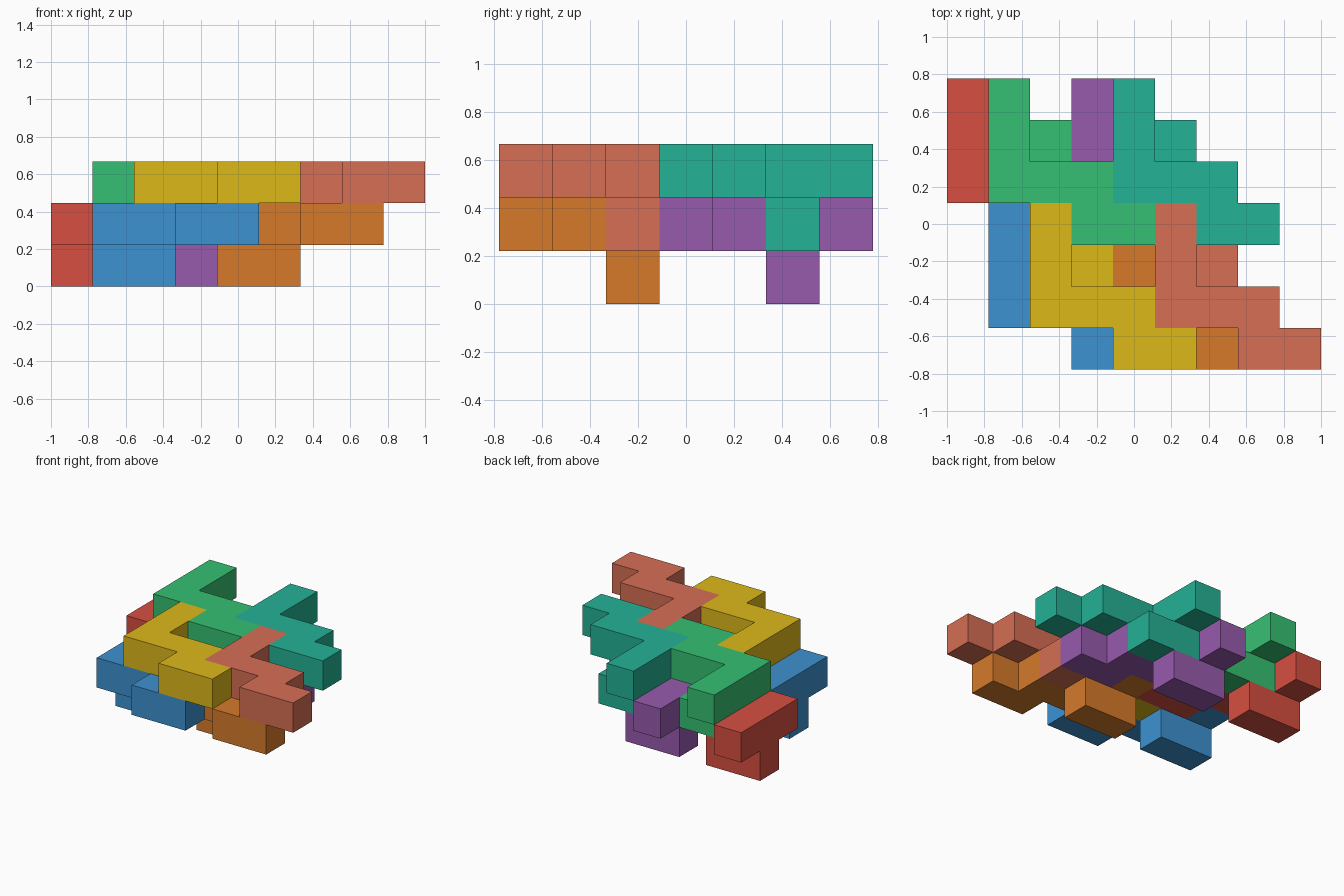
import bpy, bmesh
from mathutils import Vector

if "Cube" in bpy.data.objects:
    bpy.data.objects.remove(bpy.data.objects["Cube"])

U = 2 / 9                                # edge of one unit cube
ORIGIN = Vector((-1, -3.5 * U, 0))

# One puzzle piece: a stepped bar of seven cubes with a two-cube foot below
BAR = [(0, 2), (0, 1), (0, 0), (1, 0), (2, 0), (2, -1), (3, -1)]
FOOT = [(0, 1), (1, 1)]
CELLS = {(x, y, 1) for x, y in BAR} | {(x, y, 0) for x, y in FOOT}


def paint(name, hex_colour):
    srgb = [int(hex_colour[i:i + 2], 16) / 255 for i in (0, 2, 4)]
    mat = bpy.data.materials.new(name)
    mat.diffuse_color = [((c + 0.055) / 1.055) ** 2.4 for c in srgb] + [1]
    mat.use_nodes = True
    mat.node_tree.nodes["Principled BSDF"].inputs["Base Color"].default_value = mat.diffuse_color
    return mat


def piece(name, hex_colour, base):
    """Outer skin of the cube cluster, with flat sides merged."""
    bm = bmesh.new()
    for cell in CELLS:
        for axis in range(3):
            for sign in (-1, 1):
                step = Vector((0, 0, 0))
                step[axis] = sign
                near = tuple(int(c + s) for c, s in zip(cell, step))
                if near in CELLS:
                    continue
                a, b = Vector((0, 0, 0)), Vector((0, 0, 0))
                a[(axis + 1) % 3] = b[(axis + 2) % 3] = 0.5
                if sign < 0:
                    a, b = b, a
                mid = Vector(cell) + Vector((0.5, 0.5, 0.5)) + step / 2
                bm.faces.new([bm.verts.new((mid + d) * U)
                              for d in (-a - b, a - b, a + b, b - a)])
    bmesh.ops.remove_doubles(bm, verts=bm.verts, dist=1e-4)
    bmesh.ops.dissolve_limit(bm, angle_limit=0.01, verts=bm.verts, edges=bm.edges)
    mesh = bpy.data.meshes.new(name)
    bm.to_mesh(mesh)
    bm.free()
    mesh.materials.append(paint(name, hex_colour))
    obj = bpy.data.objects.new(name, mesh)
    obj.location = ORIGIN + Vector(base) * U
    bpy.context.collection.objects.link(obj)


# Lower course, then the same pieces nested on top, one level up
piece("red_piece", "d64f41", (0, 4, 0))
piece("blue_piece", "3d92d0", (1, 1, 0))
piece("purple_piece", "975bad", (3, 4, 0))
piece("orange_piece", "d67a2b", (4, 1, 0))
piece("green_piece", "36c073", (1, 4, 1))
piece("yellow_piece", "deb81a", (2, 1, 1))
piece("teal_piece", "24b295", (4, 4, 1))
piece("coral_piece", "d66e54", (5, 1, 1))
